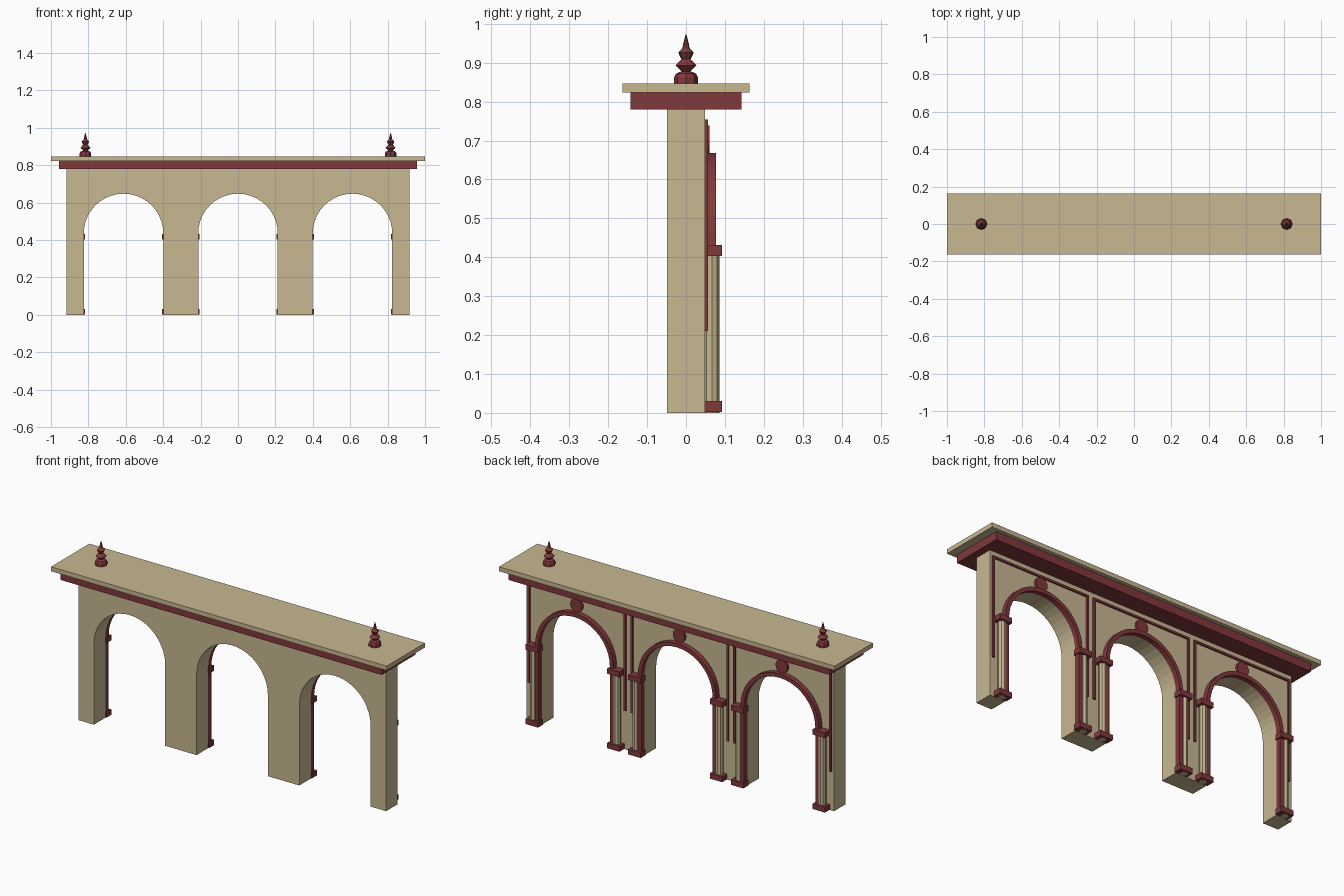
import bpy, bmesh, math
from mathutils import Vector

if "Cube" in bpy.data.objects:
    bpy.data.objects.remove(bpy.data.objects["Cube"], do_unlink=True)


def material(name, rgb):
    m = bpy.data.materials.new(name)
    m.use_nodes = True
    m.diffuse_color = (*rgb, 1)
    node = next(n for n in m.node_tree.nodes if n.type == "BSDF_PRINCIPLED")
    node.inputs["Base Color"].default_value = (*rgb, 1)
    return m


CREAM = material("cream plaster", (0.58, 0.48, 0.29))
RED = material("dark red paint", (0.22, 0.04, 0.043))

BAY = 0.612          # spacing of the arches
RADIUS = 0.2125      # arch opening radius
SPRING = 0.435       # height where the arch starts
BACK = 0.049         # rear face of the wall
SEGMENTS = 20


def finish(name, bm, mat):
    bmesh.ops.recalc_face_normals(bm, faces=bm.faces)
    mesh = bpy.data.meshes.new(name)
    bm.to_mesh(mesh)
    bm.free()
    mesh.materials.append(mat)
    obj = bpy.data.objects.new(name, mesh)
    bpy.context.collection.objects.link(obj)
    return obj


def box(name, x, y, z, mat):
    """Box from (min, max) ranges on each axis."""
    bm = bmesh.new()
    bmesh.ops.create_cube(bm, size=1)
    for v in bm.verts:
        v.co = Vector([r[0] if c < 0 else r[1] for c, r in zip(v.co, (x, y, z))])
    return finish(name, bm, mat)


def plate(name, outline, y0, y1, mat):
    """Outline in x and z, extruded from y0 to y1."""
    bm = bmesh.new()
    face = bm.faces.new([bm.verts.new((x, y0, z)) for x, z in outline])
    result = bmesh.ops.extrude_face_region(bm, geom=[face])
    new = [g for g in result["geom"] if isinstance(g, bmesh.types.BMVert)]
    bmesh.ops.translate(bm, verts=new, vec=(0, y1 - y0, 0))
    # the starting cap is kept so that the plate is closed
    return finish(name, bm, mat)


def lathe(name, profile, x, y, sides, mat):
    """Closed solid of revolution from (radius, height) points."""
    bm = bmesh.new()
    rings = [[bm.verts.new((x + r * math.cos(math.tau * i / sides),
                            y + r * math.sin(math.tau * i / sides), z))
              for i in range(sides)] for r, z in profile]
    for a, b in zip(rings, rings[1:]):
        for i in range(sides):
            j = (i + 1) % sides
            bm.faces.new((a[i], a[j], b[j], b[i]))
    bm.faces.new(rings[0])
    bm.faces.new(rings[-1])
    return finish(name, bm, mat)


def arch(cx, r, foot=0.0):
    """Arch line from the right foot over the crown to the left foot."""
    curve = [(cx + r * math.cos(math.pi * i / SEGMENTS),
              SPRING + r * math.sin(math.pi * i / SEGMENTS))
             for i in range(SEGMENTS + 1)]
    return [(cx + r, foot)] + curve + [(cx - r, foot)]


# Wall with three arched openings
outline = [(-0.917, 0), (-0.917, 0.78), (0.917, 0.78), (0.917, 0)]
for cx in (BAY, 0, -BAY):
    outline += arch(cx, RADIUS)
plate("wall", outline, -BACK, BACK, CREAM)

# Cornice and roof slab
box("cornice", (-0.957, 0.957), (-0.143, 0.143), (0.78, 0.823), RED)
box("roof_slab", (-1, 1), (-0.163, 0.163), (0.823, 0.847), CREAM)

# Rear decoration, once per bay
for n, cx in enumerate((-BAY, 0, BAY), 1):
    band = arch(cx, RADIUS, 0.004) + arch(cx, RADIUS + 0.021, 0.004)[::-1]
    plate(f"arch_moulding_{n}", band, BACK, 0.077, RED)

    disc = [(cx + 0.036 * math.cos(math.tau * i / 16),
             0.703 + 0.036 * math.sin(math.tau * i / 16)) for i in range(16)]
    plate(f"medallion_{n}", disc, BACK, 0.061, RED)

    box(f"frame_top_{n}", (cx - 0.292, cx + 0.292), (BACK, 0.057),
        (0.743, 0.754), RED)
    for side, label in ((-1, "right"), (1, "left")):
        px = cx + side * 0.243
        sx = cx + side * 0.286
        lathe(f"column_{label}_{n}", [(0.019, 0), (0.019, 0.41)],
              px + side * 0.005, 0.0665, 8, CREAM)
        for part, z in (("base", (0.002, 0.03)), ("capital", (0.403, 0.431))):
            box(f"column_{part}_{label}_{n}", (px - 0.037, px + 0.037),
                (BACK, 0.092), z, RED)
        box(f"frame_strip_{label}_{n}", (sx - 0.006, sx + 0.006),
            (BACK, 0.057), (0.21, 0.743), RED)

# Finials on the roof
finial = [(0.031, 0.847), (0.031, 0.862), (0.026, 0.872), (0.012, 0.878),
          (0.027, 0.893), (0.012, 0.909), (0.02, 0.926), (0.009, 0.938),
          (0.007, 0.95), (0.001, 0.973)]
for x, label in ((-0.816, "right"), (0.816, "left")):
    lathe(f"finial_{label}", finial, x, 0, 8, RED)
